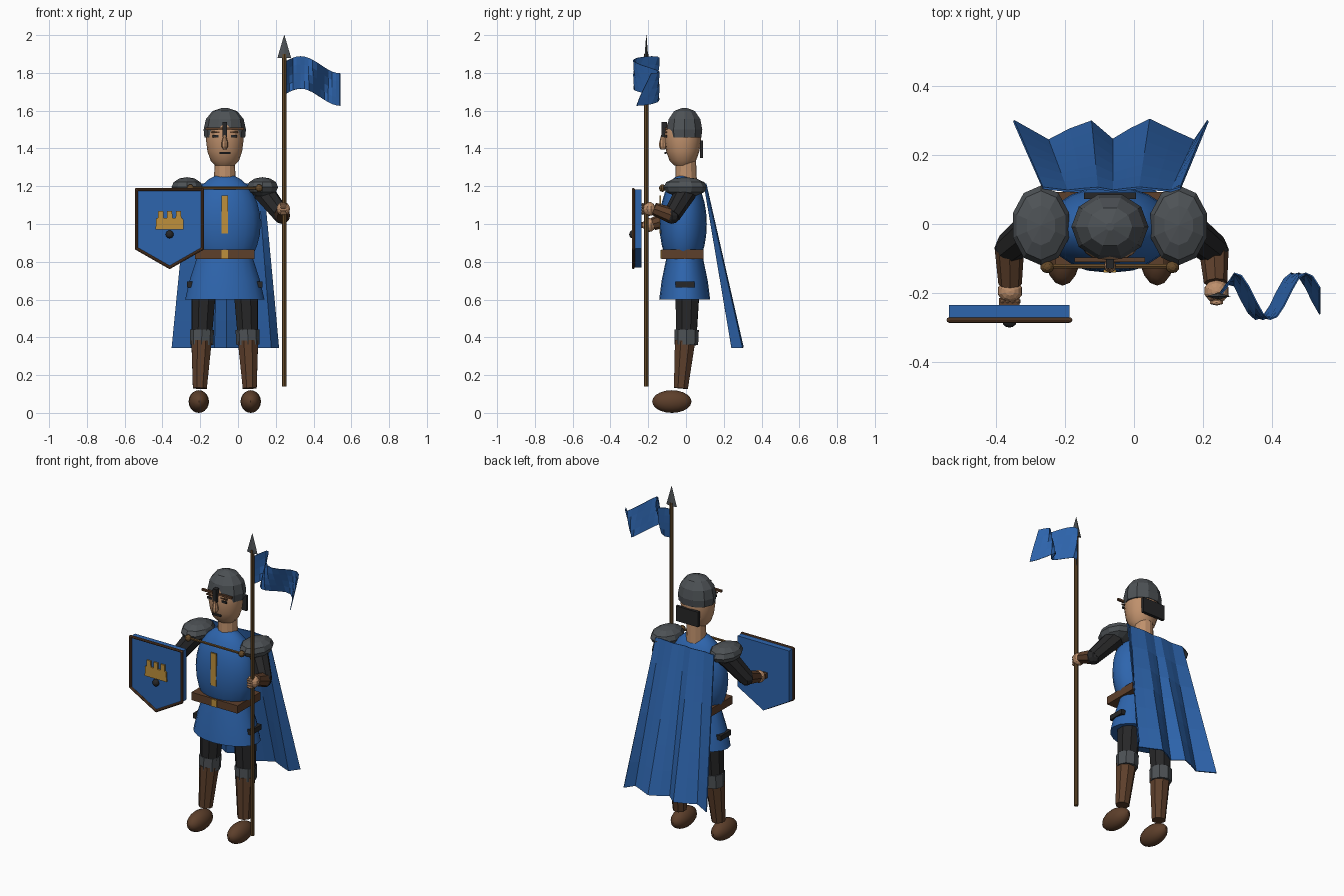
import bpy, bmesh, math
from mathutils import Vector, Matrix

if "Cube" in bpy.data.objects:
    bpy.data.objects.remove(bpy.data.objects["Cube"])

def material(name, rgb):
    m = bpy.data.materials.new(name)
    m.diffuse_color = (*rgb, 1)
    m.use_nodes = True
    m.node_tree.nodes["Principled BSDF"].inputs["Base Color"].default_value = m.diffuse_color
    return m

BLUE = material("blue cloth", (.027, .13, .42))
STEEL = material("grey steel", (.075, .084, .092))
DARK = material("dark mail", (.02, .02, .021))
BROWN = material("brown leather", (.11, .05, .024))
WOOD = material("wood", (.13, .068, .022))
SKIN = material("skin", (.52, .28, .15))
GOLD = material("gold", (.52, .28, .045))
CX = -.07   # body centre line

def finish(name, bm, mat, smooth=False):
    bmesh.ops.recalc_face_normals(bm, faces=bm.faces)
    me = bpy.data.meshes.new(name)
    bm.to_mesh(me)
    bm.free()
    me.materials.append(mat)
    ob = bpy.data.objects.new(name, me)
    bpy.context.collection.objects.link(ob)
    if smooth:
        bpy.ops.object.select_all(action='DESELECT')
        bpy.context.view_layer.objects.active = ob
        ob.select_set(True)
        bpy.ops.object.shade_smooth_by_angle(angle=math.radians(40))
    return ob

def box(name, c, size, mat):
    bm = bmesh.new()
    bmesh.ops.create_cube(bm, size=1, matrix=Matrix.LocRotScale(Vector(c), None, Vector(size)))
    return finish(name, bm, mat)

def ball(name, c, r, mat, seg=12, rings=8, smooth=False):
    bm = bmesh.new()
    bmesh.ops.create_uvsphere(bm, u_segments=seg, v_segments=rings, radius=1,
                              matrix=Matrix.LocRotScale(Vector(c), None, Vector(r)))
    return finish(name, bm, mat, smooth)

def limb(name, p0, p1, r0, r1, mat, sides=8):
    p0, p1 = Vector(p0), Vector(p1)
    d = p1 - p0
    bm = bmesh.new()
    bmesh.ops.create_cone(bm, cap_ends=True, segments=sides, radius1=r0, radius2=r1, depth=d.length,
                          matrix=Matrix.Translation((p0 + p1) / 2) @ d.to_track_quat('Z', 'Y').to_matrix().to_4x4())
    return finish(name, bm, mat)

def stack(name, c, rings, mat, sides=16, smooth=False):
    """Closed body through elliptical rings (rx, ry, z)."""
    bm = bmesh.new()
    loops = [[bm.verts.new((c[0] + rx * math.cos(2 * math.pi * i / sides),
                            c[1] + ry * math.sin(2 * math.pi * i / sides), z)) for i in range(sides)]
             for rx, ry, z in rings]
    for a, b in zip(loops, loops[1:]):
        for i in range(sides):
            j = (i + 1) % sides
            bm.faces.new((a[i], a[j], b[j], b[i]))
    bm.faces.new(loops[0])
    bm.faces.new(loops[-1])
    return finish(name, bm, mat, smooth)

def prism(name, outline, y0, y1, mat):
    """Front outline (x, z) extruded along y."""
    bm = bmesh.new()
    f = bm.faces.new([bm.verts.new((x, y0, z)) for x, z in outline])
    ext = bmesh.ops.extrude_face_region(bm, geom=[f])
    bmesh.ops.translate(bm, vec=(0, y1 - y0, 0), verts=[v for v in ext['geom'] if isinstance(v, bmesh.types.BMVert)])
    return finish(name, bm, mat)

def sheet(name, fn, us, nv, mat, thick):
    bm = bmesh.new()
    g = [[bm.verts.new(fn(u, j / nv)) for j in range(nv + 1)] for u in us]
    for a, b in zip(g, g[1:]):
        for j in range(nv):
            bm.faces.new((a[j], b[j], b[j + 1], a[j + 1]))
    ob = finish(name, bm, mat)
    mod = ob.modifiers.new("thickness", 'SOLIDIFY')
    mod.thickness, mod.offset = thick, 0

# Torso, skirt, belt
ball("torso", (CX, -.015, 1.0), (.19, .125, .265), BLUE, 20, 14, True)
stack("tunic_skirt", (CX, -.007, 0), [(.21, .135, .6), (.187, .122, .7), (.145, .095, .83)], BLUE, 20, True)
box("belt", (CX, -.018, .84), (.315, .222, .048), BROWN)
box("belt_buckle", (CX, -.131, .84), (.036, .009, .044), GOLD)
box("chest_stripe", (CX, -.137, 1.05), (.036, .009, .2), GOLD)

# Legs, shoulder pads, cape clasps, both sides
for s, side in ((-1, "right"), (1, "left")):
    X = lambda o: CX + s * o
    ball(side + "_foot", (X(.1375), -.075, .06), (.054, .104, .06), BROWN, 16, 10, True)
    limb(side + "_boot", (X(.132), -.027, .13), (X(.123), -.005, .38), .04, .058, BROWN)
    limb(side + "_knee_band", (X(.123), .002, .36), (X(.121), .004, .44), .062, .064, STEEL)
    limb(side + "_thigh", (X(.121), .003, .42), (X(.11), .008, .68), .058, .07, DARK)
    box(side + "_hip_plate", (X(.175), -.005, .68), (.05, .1, .03), DARK)
    ball(side + "_shoulder_pad", (X(.2), -.004, 1.195), (.086, .116, .053), STEEL, 10, 6)
    ball(side + "_cape_clasp", (X(.182), -.125, 1.19), (.02, .018, .02), WOOD, 10, 6)
limb("clasp_rod", (CX - .18, -.123, 1.19), (CX + .18, -.123, 1.19), .008, .008, WOOD, 6)

# Arms: shoulder, elbow, wrist, hand
arms = {"right": ((-.275, 0, 1.17), (-.362, -.07, 1.035), (-.36, -.175, 1.0), (-.36, -.195, .995)),
        "left": ((.135, 0, 1.17), (.232, -.075, 1.045), (.237, -.17, 1.08), (.24, -.195, 1.08))}
for side, (sh, el, wr, ha) in arms.items():
    limb(side + "_upper_arm", sh, el, .058, .046, DARK)
    ball(side + "_elbow", el, (.044, .044, .044), DARK, 8, 6)
    limb(side + "_forearm", el, wr, .043, .034, BROWN)
    ball(side + "_hand", ha, (.037, .034, .037), SKIN, 10, 8)
    for k in range(4):
        o = (k - 1.5) * .015
        c = (ha[0] + o, ha[1] - .03, ha[2]) if side == "right" else (ha[0], ha[1] - .033, ha[2] + o)
        ball(f"{side}_finger_{k}", c, (.009, .009, .02) if side == "right" else (.022, .009, .009), SKIN, 6, 4)

# Neck, head and face
limb("neck", (CX, 0, 1.22), (CX, 0, 1.34), .058, .053, SKIN, 12)
stack("head", (CX, -.017, 0), [(.05, .045, 1.31), (.075, .07, 1.335), (.092, .088, 1.385),
      (.099, .097, 1.44), (.097, .096, 1.49), (.07, .07, 1.56)], SKIN, 16, True)
stack("nose", (CX, -.122, 0), [(.008, .014, 1.395), (.018, .02, 1.41), (.017, .02, 1.43), (.007, .01, 1.47)], SKIN, 8)
for s in (-1, 1):
    box("eye", (CX + s * .049, -.104, 1.465), (.034, .009, .012), DARK)
    box("eyebrow", (CX + s * .049, -.106, 1.485), (.042, .009, .007), BROWN)
box("mouth", (CX, -.108, 1.375), (.058, .009, .011), DARK)

# Helmet
stack("helmet", (CX, -.008, 0), [(.108, .094, 1.458), (.112, .099, 1.5), (.1, .088, 1.555),
      (.065, .058, 1.598), (.012, .012, 1.615)], STEEL, 10)
box("helmet_brow_bar", (CX, -.104, 1.504), (.205, .014, .012), BROWN)
box("helmet_nose_guard", (CX, -.115, 1.5), (.024, .028, .08), DARK)
box("helmet_neck_guard", (CX, .082, 1.395), (.152, .018, .092), DARK)

# Cape: folds deepen towards the hem
FOLDS = [(0, .3), (.18, .243), (.29, .275), (.4, .298), (.51, .245), (.6, .275), (.7, .303), (.82, .27), (.93, .243), (1, .3)]
HEM = dict(FOLDS)
def cape(u, v):
    x = (1 - v) * (-.265 + .4 * u) + v * (-.35 + .565 * u)
    return (x, (1 - v) * (.1 + (HEM[u] - .27) * .15) + v * HEM[u], 1.215 - .87 * v)
sheet("cape", cape, list(HEM), 6, BLUE, .006)

# Shield with rim, castle emblem and boss
SX = -.362
outline = [(SX - .175, 1.183), (SX + .175, 1.183), (SX + .175, .87), (SX, .77), (SX - .175, .87)]
prism("shield", outline, -.277, -.236, BLUE)
for i, a in enumerate(outline):
    b = outline[(i + 1) % 5]
    limb(f"shield_rim_{i}", (a[0], -.279, a[1]), (b[0], -.279, b[1]), .008, .008, BROWN, 8)
    ball(f"shield_rim_corner_{i}", (a[0], -.279, a[1]), (.008,) * 3, BROWN, 8, 6)
castle = [(-.074, .97), (.074, .97), (.072, 1.028), (.062, 1.032), (.06, 1.07), (.034, 1.07), (.032, 1.032), (.015, 1.032),
          (.013, 1.07), (-.013, 1.07), (-.015, 1.032), (-.032, 1.032), (-.034, 1.07), (-.06, 1.07), (-.062, 1.032), (-.072, 1.028)]
prism("shield_emblem", [(SX + x, z) for x, z in castle], -.286, -.277, GOLD)
ball("shield_boss", (SX, -.283, .945), (.021, .018, .021), DARK, 12, 8)
prism("strap", [(SX - .03, .98), (SX + .03, .98), (SX + .03, 1.01), (SX - .03, 1.01)], -.237, -.215, BROWN)

# Lance and flag
PX, PY = .245, -.21
limb("lance_pole", (PX, PY, .14), (PX, PY, 1.9), .012, .012, WOOD)
stack("lance_tip", (PX, PY, 0), [(.036, .01, 1.88), (.001, .001, 2.0)], STEEL, 4)
def flag(u, v):
    x = .25 + .29 * u
    amp = .068 * min(1, u * 6 + .15)
    y = PY + amp * math.sin(2 * math.pi * ((x - .245) / .205 + .2 * v))
    return (x, y, 1.843 + .045 * math.cos(2 * math.pi * (u - .28) / 1.45) - .172 * v)
sheet("flag", flag, [i / 14 for i in range(15)], 4, BLUE, .004)
